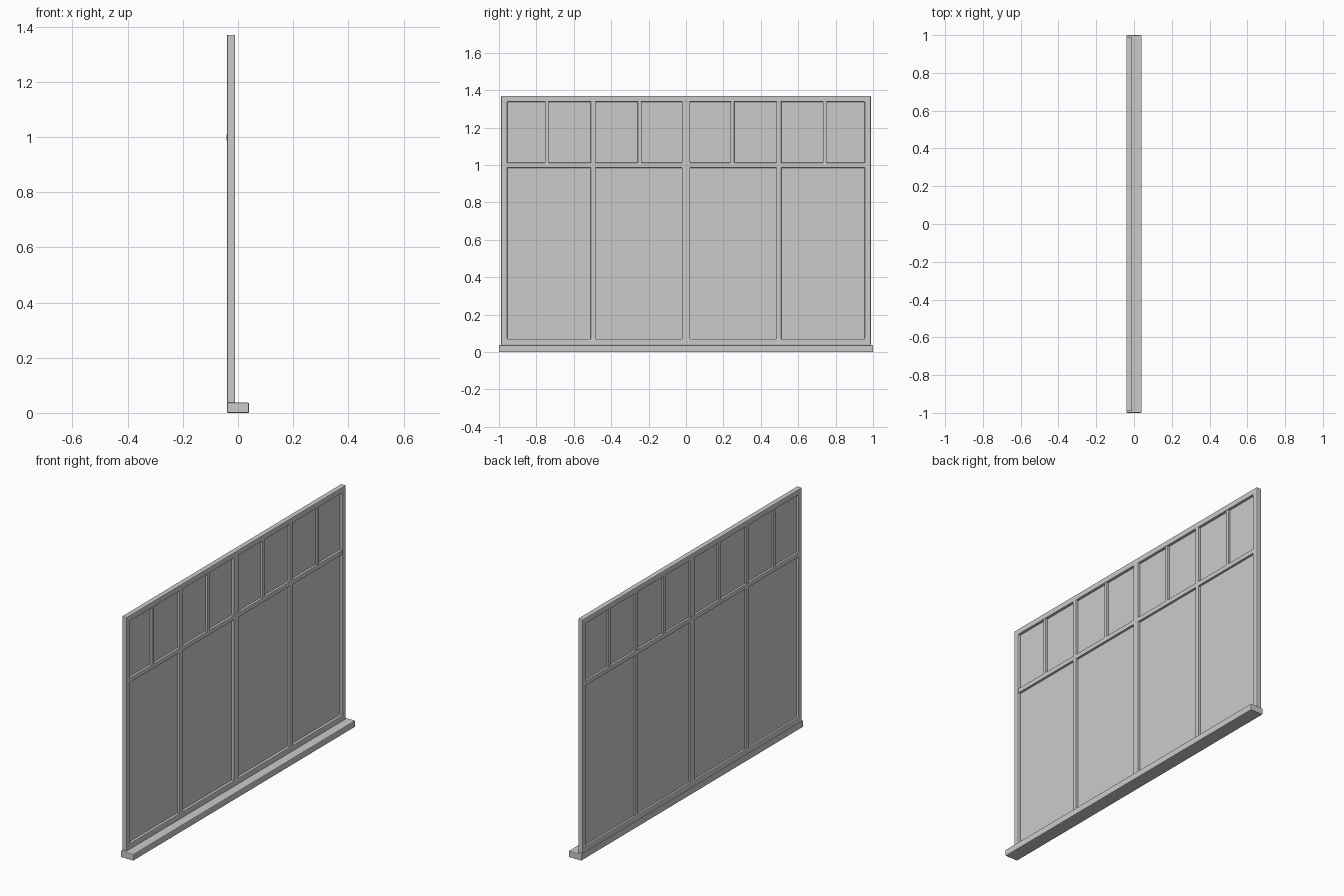
import bpy, bmesh

if "Cube" in bpy.data.objects:
    bpy.data.objects.remove(bpy.data.objects["Cube"])

BACK, FRONT = -0.04, -0.01


def finish(name, bm, bevel):
    bmesh.ops.recalc_face_normals(bm, faces=bm.faces)
    me = bpy.data.meshes.new(name)
    bm.to_mesh(me)
    bm.free()
    ob = bpy.data.objects.new(name, me)
    bpy.context.collection.objects.link(ob)
    if bevel:
        m = ob.modifiers.new("soft_edges", 'BEVEL')
        m.width = bevel
        m.segments = 2
        m.limit_method = 'ANGLE'
    return ob


def box(name, x, y, z, bevel=0.003):
    bm = bmesh.new()
    bmesh.ops.create_cube(bm, size=1)
    for v in bm.verts:
        for i, (a, b) in enumerate((x, y, z)):
            v.co[i] = a if v.co[i] < 0 else b
    return finish(name, bm, bevel)


def ring(name, outer, inner, x, bevel):
    # Rectangular frame with mitred corners; rectangles are (half y, low z, high z)
    bm = bmesh.new()
    loops = []
    for h, lo, hi in (outer, inner):
        loops.append([bm.verts.new((x[0], sy * h, z))
                      for sy, z in ((-1, lo), (1, lo), (1, hi), (-1, hi))])
    o, n = loops
    faces = [bm.faces.new((o[i], o[(i + 1) % 4], n[(i + 1) % 4], n[i])) for i in range(4)]
    ext = bmesh.ops.extrude_face_region(bm, geom=faces, use_keep_orig=True)
    for g in ext['geom']:
        if isinstance(g, bmesh.types.BMVert):
            g.co.x = x[1]
    return finish(name, bm, bevel)


# Sill and outer frame
box("sill", (BACK, 0.04), (-1, 1), (0, 0.037), 0.004)
ring("outer_frame", (0.988, 0.036, 1.37), (0.955, 0.07, 1.338), (BACK, FRONT), 0.004)

# Glass sheet
box("glass", (-0.029, -0.025), (-0.965, 0.965), (0.06, 1.35), 0)

# Horizontal transom
box("transom", (BACK - 0.001, FRONT - 0.002), (-0.972, 0.972), (0.985, 1.012))

# Full-height mullions
for name, y, w in (("left", -0.497, 0.026), ("centre", 0, 0.042), ("right", 0.497, 0.026)):
    box("mullion_" + name, (BACK + 0.001, FRONT - 0.001), (y - w / 2, y + w / 2), (0.06, 1.35))

# Short bars splitting the upper lights
for i, y in enumerate((-0.745, -0.248, 0.248, 0.742)):
    box(f"upper_bar_{i + 1}", (BACK + 0.002, FRONT - 0.003), (y - 0.01, y + 0.01), (1.0, 1.35))
